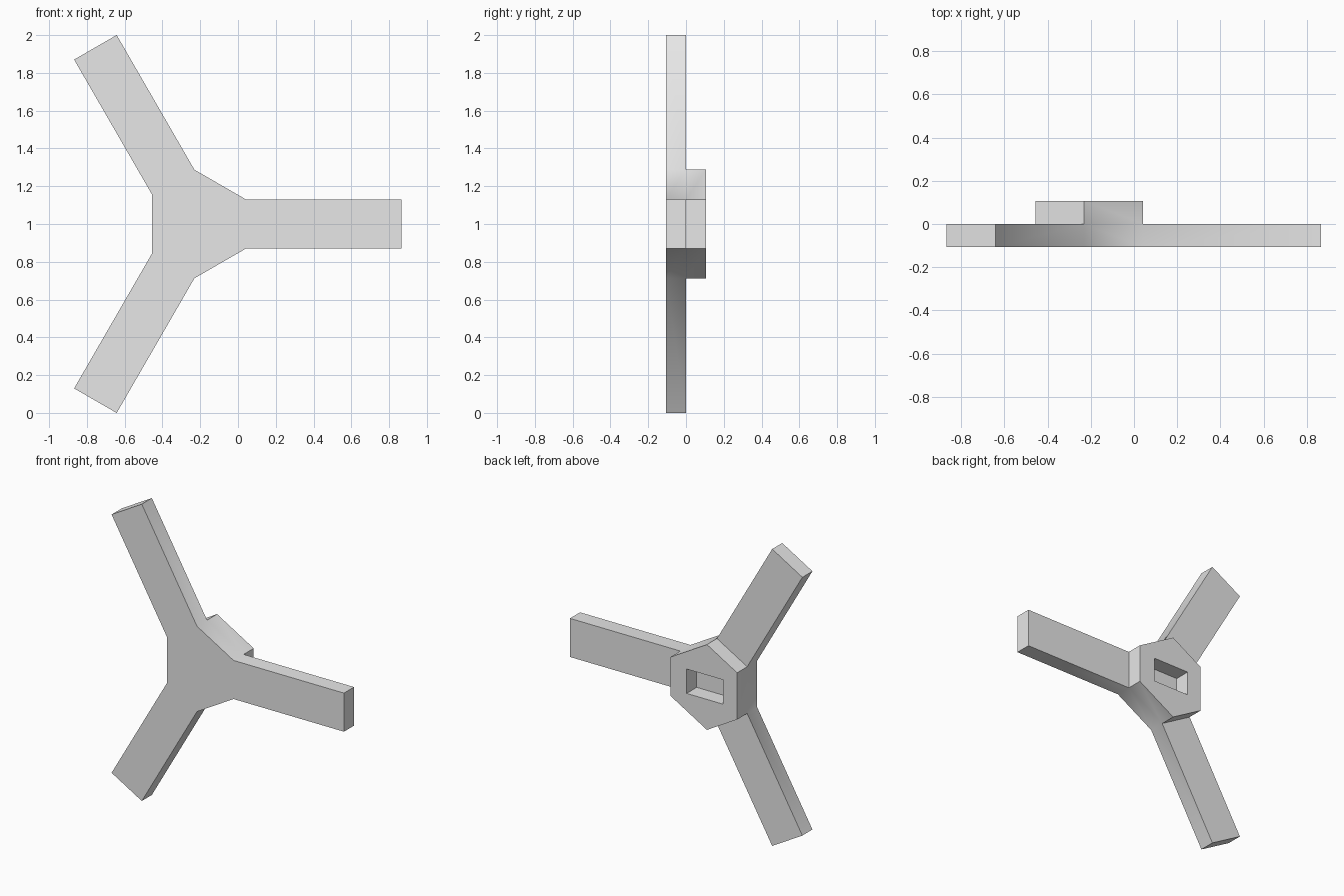
import bpy, bmesh, math
from mathutils import Vector, Matrix

cube = bpy.data.objects.get("Cube")
if cube:
    bpy.data.objects.remove(cube)

CENTRE = Vector((-0.215, 0, 1))
FRONT, MIDDLE, BACK = -0.107, 0, 0.107
HALF_WIDTH, ROOT, TIP = 0.13, 0.257, 1.08

grey = bpy.data.materials.new("plain_grey")
grey.use_nodes = True
grey.diffuse_color = (0.8, 0.8, 0.8, 1)
grey.node_tree.nodes["Principled BSDF"].inputs["Base Color"].default_value = (0.8, 0.8, 0.8, 1)

bm = bmesh.new()


def ring(points, y):
    """Vertices of an outline in the x-z plane at depth y."""
    return [bm.verts.new(CENTRE + Vector((x, y, z))) for x, z in points]


def walls(a, b, skip=()):
    """Join two matching closed rings with quads; return the new ones."""
    n = len(a)
    for i in range(n):
        if i not in skip:
            bm.faces.new((a[i], a[(i + 1) % n], b[(i + 1) % n], b[i]))


def edge_loop(verts):
    pairs = zip(verts, verts[1:] + verts[:1])
    return [bm.edges.get(p) or bm.edges.new(p) for p in pairs]


# Hub: six corners, two at the root of each arm
spins = [Matrix.Rotation(math.radians(120 * i), 2) for i in range(3)]
corners = [s @ Vector((ROOT, side)) for s in spins for side in (-HALF_WIDTH, HALF_WIDTH)]
hub_front, hub_middle, hub_back = (ring(corners, y) for y in (FRONT, MIDDLE, BACK))
bm.faces.new(hub_front)
walls(hub_front, hub_middle, skip=(0, 2, 4))
walls(hub_middle, hub_back)

# Arms: thin bars growing out of the front half of the hub
for i, spin in enumerate(spins):
    ends = [spin @ Vector((TIP, side)) for side in (-HALF_WIDTH, HALF_WIDTH)]
    tip_front, tip_middle = ring(ends, FRONT), ring(ends, MIDDLE)
    root = slice(2 * i, 2 * i + 2)
    (f0, f1), (m0, m1) = hub_front[root], hub_middle[root]
    near = [f0, f1, m1, m0]
    far = tip_front + tip_middle[::-1]
    walls(near, far)
    bm.faces.new(far)

# Rectangular pocket in the back of the hub
slot = [(-0.135, -0.082), (0.135, -0.082), (0.135, 0.082), (-0.135, 0.082)]
rim, floor = ring(slot, BACK), ring(slot, MIDDLE)
walls(rim, floor)
bm.faces.new(floor)
bmesh.ops.triangle_fill(bm, use_beauty=True, edges=edge_loop(hub_back) + edge_loop(rim),
                        normal=(0, 1, 0))
bmesh.ops.recalc_face_normals(bm, faces=bm.faces)

mesh = bpy.data.meshes.new("three_arm_rotor")
bm.to_mesh(mesh)
bm.free()
mesh.materials.append(grey)
rotor = bpy.data.objects.new("three_arm_rotor", mesh)
bpy.context.collection.objects.link(rotor)
bpy.context.view_layer.objects.active = rotor
rotor.select_set(True)
bpy.ops.object.shade_smooth_by_angle(angle=math.radians(31))
